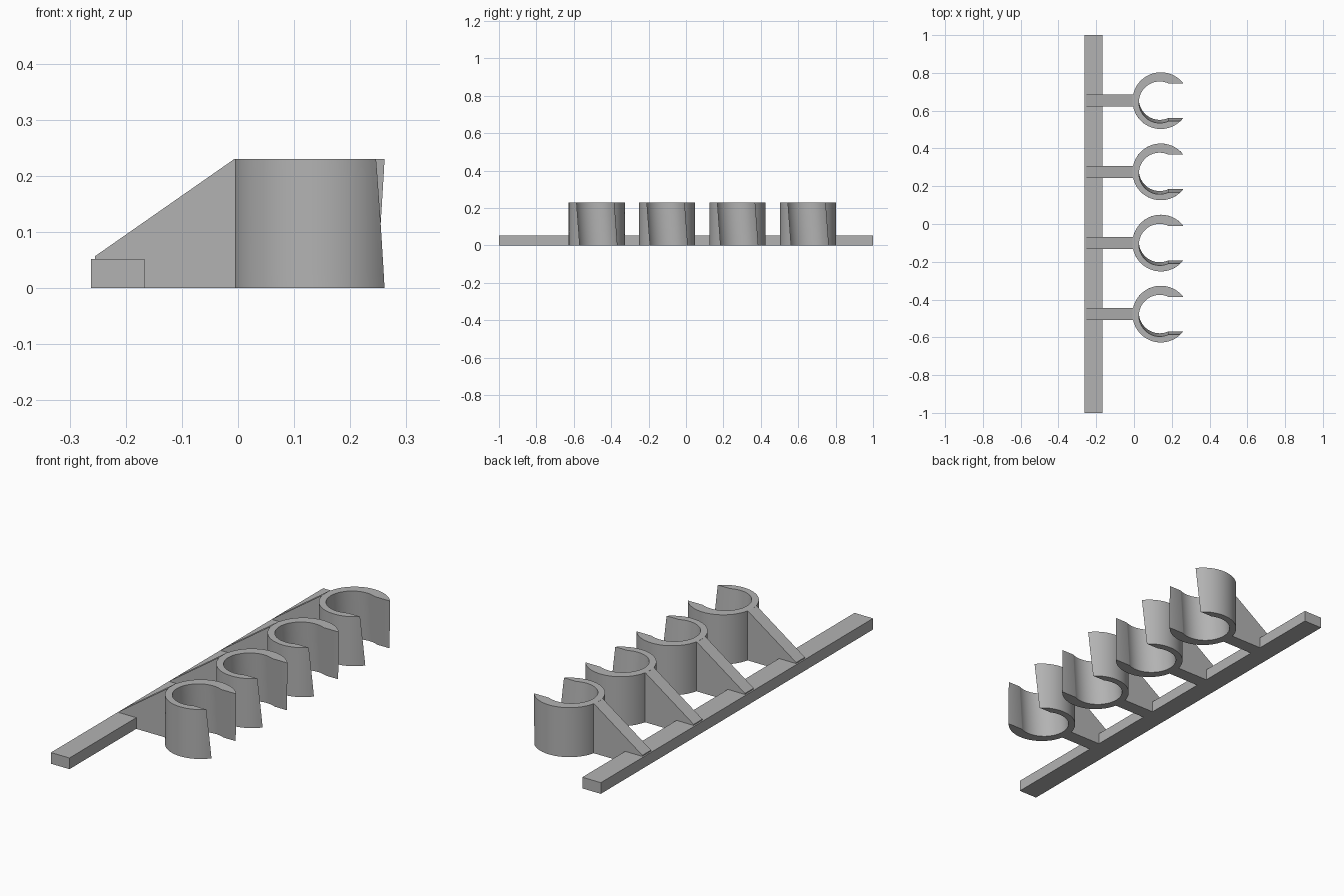
import bpy, bmesh, math

if "Cube" in bpy.data.objects:
    bpy.data.objects.remove(bpy.data.objects["Cube"])

HEIGHT = 0.23
CENTRES = [-0.477, -0.101, 0.276, 0.653]
CLIP_X, OUTER_R = 0.142, 0.15          # outer wall of each clip
BORE_X, BORE_R = 0.136, 0.110          # slightly tilted bore
SLOT, TILT = 0.0995, 0.0085            # half width of opening, lean of bore and opening

grey = bpy.data.materials.new("grey plastic")
grey.diffuse_color = (0.45, 0.45, 0.45, 1)
grey.use_nodes = True
grey.node_tree.nodes["Principled BSDF"].inputs["Base Color"].default_value = grey.diffuse_color


def finish(name, bm):
    bmesh.ops.recalc_face_normals(bm, faces=bm.faces)
    me = bpy.data.meshes.new(name)
    bm.to_mesh(me)
    bm.free()
    me.materials.append(grey)
    ob = bpy.data.objects.new(name, me)
    bpy.context.collection.objects.link(ob)
    return ob


def prism(name, profile, y0, y1):
    """Extrude an xz outline along y."""
    bm = bmesh.new()
    face = bm.faces.new([bm.verts.new((x, y0, z)) for x, z in profile])
    out = bmesh.ops.extrude_face_region(bm, geom=[face])
    moved = [v for v in out["geom"] if isinstance(v, bmesh.types.BMVert)]
    bmesh.ops.translate(bm, verts=moved, vec=(0, y1 - y0, 0))
    return finish(name, bm)


def arc(cx, cy, r, start, end, n=64):
    angles = [start + (end - start) * i / n for i in range(n + 1)]
    return [(cx + r * math.cos(a), cy + r * math.sin(a)) for a in angles]


def clip(name, y, levels=8):
    """Open ring whose bore and opening lean along y."""
    bm = bmesh.new()
    rows = []
    for k in range(levels + 1):
        t = k / levels
        s = TILT * (1 - 2 * t)
        outer = arc(CLIP_X, y, OUTER_R, math.asin((SLOT + s) / OUTER_R),
                    2 * math.pi - math.asin((SLOT - s) / OUTER_R))
        half = math.asin(SLOT / BORE_R)
        inner = arc(BORE_X, y + s, BORE_R, half, 2 * math.pi - half)
        rows.append([bm.verts.new((px, py, HEIGHT * t)) for px, py in outer + inner[::-1]])
    n = len(rows[0])
    for a, b in zip(rows, rows[1:]):           # walls and lips
        for i in range(n):
            j = (i + 1) % n
            bm.faces.new((a[i], a[j], b[j], b[i]))
    for row in (rows[0], rows[-1]):            # rims
        for i in range(n // 2 - 1):
            bm.faces.new((row[i], row[i + 1], row[n - 2 - i], row[n - 1 - i]))
    ob = finish(name, bm)
    bpy.ops.object.select_all(action='DESELECT')
    ob.select_set(True)
    bpy.context.view_layer.objects.active = ob
    bpy.ops.object.shade_smooth_by_angle(angle=math.radians(30))


# Long mounting bar
prism("mounting_bar", [(-0.262, 0), (-0.167, 0), (-0.167, 0.052), (-0.262, 0.052)], -1, 1)

# Clips with their sloping support ribs
for i, y in enumerate(CENTRES, 1):
    clip(f"clip_{i}", y)
    prism(f"support_rib_{i}",
          [(-0.255, 0), (0.004, 0), (0.004, HEIGHT), (-0.007, HEIGHT), (-0.255, 0.057)],
          y - 0.032, y + 0.032)
